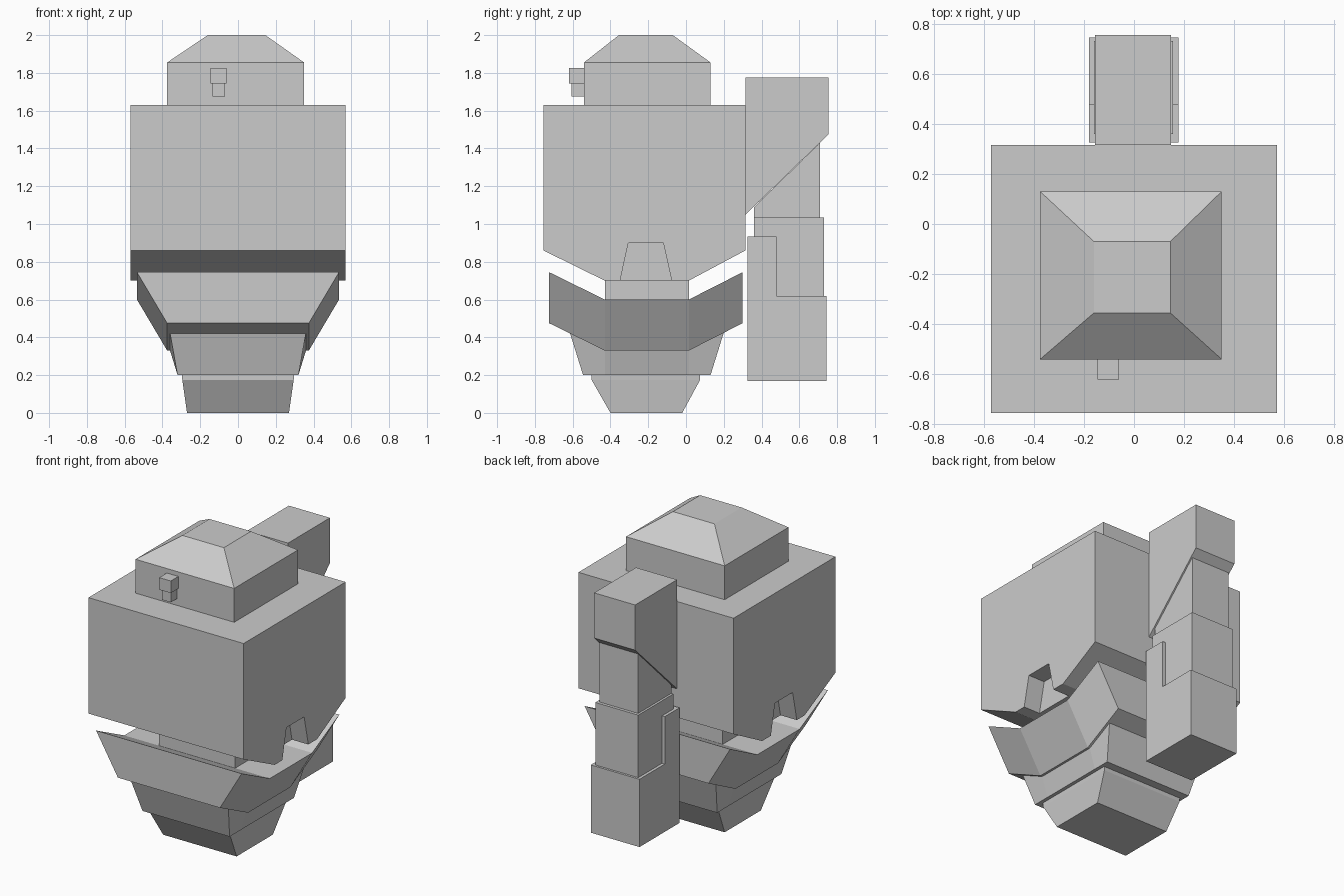
import bpy
import bmesh

default = bpy.data.objects.get("Cube")
if default:
    bpy.data.objects.remove(default, do_unlink=True)

# Single flat colour
GREY = (0.6, 0.6, 0.6, 1.0)
grey = bpy.data.materials.new("light_grey")
grey.use_nodes = True
grey.diffuse_color = GREY
grey.node_tree.nodes["Principled BSDF"].inputs["Base Color"].default_value = GREY


def finish(name, bm):
    """Turn a bmesh into a named flat-shaded object."""
    bmesh.ops.recalc_face_normals(bm, faces=bm.faces)
    mesh = bpy.data.meshes.new(name)
    bm.to_mesh(mesh)
    bm.free()
    mesh.materials.append(grey)
    obj = bpy.data.objects.new(name, mesh)
    bpy.context.collection.objects.link(obj)
    return obj


def prism(name, profile, x0, x1):
    """Extrude a (y, z) profile from x0 to x1."""
    bm = bmesh.new()
    a = [bm.verts.new((x0, y, z)) for y, z in profile]
    b = [bm.verts.new((x1, y, z)) for y, z in profile]
    bm.faces.new(a)
    bm.faces.new(b)
    for i in range(len(a)):
        j = (i + 1) % len(a)
        bm.faces.new((a[i], a[j], b[j], b[i]))
    return finish(name, bm)


def box(name, x, y, z):
    return prism(name, [(y[0], z[0]), (y[1], z[0]), (y[1], z[1]), (y[0], z[1])], *x)


def plate(name, top, bottom, half_top, half_bottom):
    """Bent plate between two (y, z) lines, tapering in x from top to bottom."""
    bm = bmesh.new()
    rows = [[bm.verts.new((s * h, y, z)) for y, z in line]
            for line, h, s in ((top, half_top, -1), (top, half_top, 1),
                               (bottom, half_bottom, 1), (bottom, half_bottom, -1))]
    for r in range(4):
        p, q = rows[r], rows[(r + 1) % 4]
        for i in range(len(top) - 1):
            bm.faces.new((p[i], p[i + 1], q[i + 1], q[i]))
    for end in (0, -1):
        bm.faces.new([row[end] for row in rows])
    return finish(name, bm)


# Main body with a trapezoid notch low on each side
body = prism("body", [(-0.755, 1.63), (0.315, 1.63), (0.315, 0.86),
                      (0.015, 0.70), (-0.43, 0.70), (-0.755, 0.86)], -0.57, 0.57)
for side in (-1, 1):
    cutter = prism("notch_cutter", [(-0.36, 0.65), (-0.305, 0.90), (-0.12, 0.90), (-0.065, 0.65)],
                   side * 0.45, side * 0.7)
    cutter.hide_render = True
    cut = body.modifiers.new("notch", "BOOLEAN")
    cut.operation = "DIFFERENCE"
    cut.solver = "EXACT"
    cut.object = cutter
    bpy.context.view_layer.objects.active = body
    bpy.ops.object.modifier_apply(modifier=cut.name)
    bpy.data.objects.remove(cutter, do_unlink=True)

# Neck joining the body to the bent plates below
box("neck", (-0.28, 0.28), (-0.43, 0.015), (0.5, 0.75))

# Stacked tapering plates
plate("upper_plate",
      [(-0.725, 0.745), (-0.43, 0.60), (0.015, 0.60), (0.30, 0.745)],
      [(-0.725, 0.475), (-0.43, 0.33), (0.015, 0.33), (0.30, 0.475)], 0.535, 0.375)
plate("middle_plate",
      [(-0.615, 0.425), (-0.43, 0.33), (0.015, 0.33), (0.20, 0.425)],
      [(-0.545, 0.20), (-0.43, 0.20), (0.015, 0.20), (0.13, 0.20)], 0.36, 0.32)
plate("base_rim", [(-0.50, 0.20), (0.075, 0.20)], [(-0.50, 0.175), (0.075, 0.175)], 0.297, 0.295)
plate("base", [(-0.50, 0.175), (0.075, 0.175)], [(-0.40, 0), (-0.02, 0)], 0.295, 0.27)

# Head block
box("head", (-0.375, 0.35), (-0.54, 0.13), (1.63, 1.855))

# Head roof: three by three grid with the centre raised, hipped at the corners
bm = bmesh.new()
xs, ys = (-0.375, -0.16, 0.145, 0.35), (-0.54, -0.355, -0.07, 0.13)
grid = [[bm.verts.new((x, y, 2.0 if i in (1, 2) and j in (1, 2) else 1.855))
         for j, y in enumerate(ys)] for i, x in enumerate(xs)]
for i in range(3):
    for j in range(3):
        a, b, c, d = grid[i][j], grid[i + 1][j], grid[i + 1][j + 1], grid[i][j + 1]
        if i == 1 or j == 1:
            bm.faces.new((a, b, c, d))
        elif i == j:
            bm.faces.new((a, b, c))
            bm.faces.new((a, c, d))
        else:
            bm.faces.new((a, b, d))
            bm.faces.new((b, c, d))
finish("head_roof", bm)

# Small sensor on the front of the head
box("sensor_top", (-0.145, -0.06), (-0.62, -0.53), (1.745, 1.825))
box("sensor_bottom", (-0.135, -0.07), (-0.605, -0.53), (1.675, 1.745))

# Rear column, top to bottom
prism("rear_upper", [(0.315, 1.775), (0.755, 1.775), (0.755, 1.475), (0.315, 1.05)], -0.155, 0.147)
prism("rear_link", [(0.36, 1.09), (0.71, 1.43), (0.71, 1.0), (0.36, 1.0)], -0.145, 0.138)
box("rear_middle", (-0.16, 0.155), (0.36, 0.73), (0.55, 1.035))
prism("rear_lower", [(0.325, 0.17), (0.745, 0.17), (0.745, 0.62),
                     (0.48, 0.62), (0.48, 0.935), (0.325, 0.935)], -0.18, 0.178)
